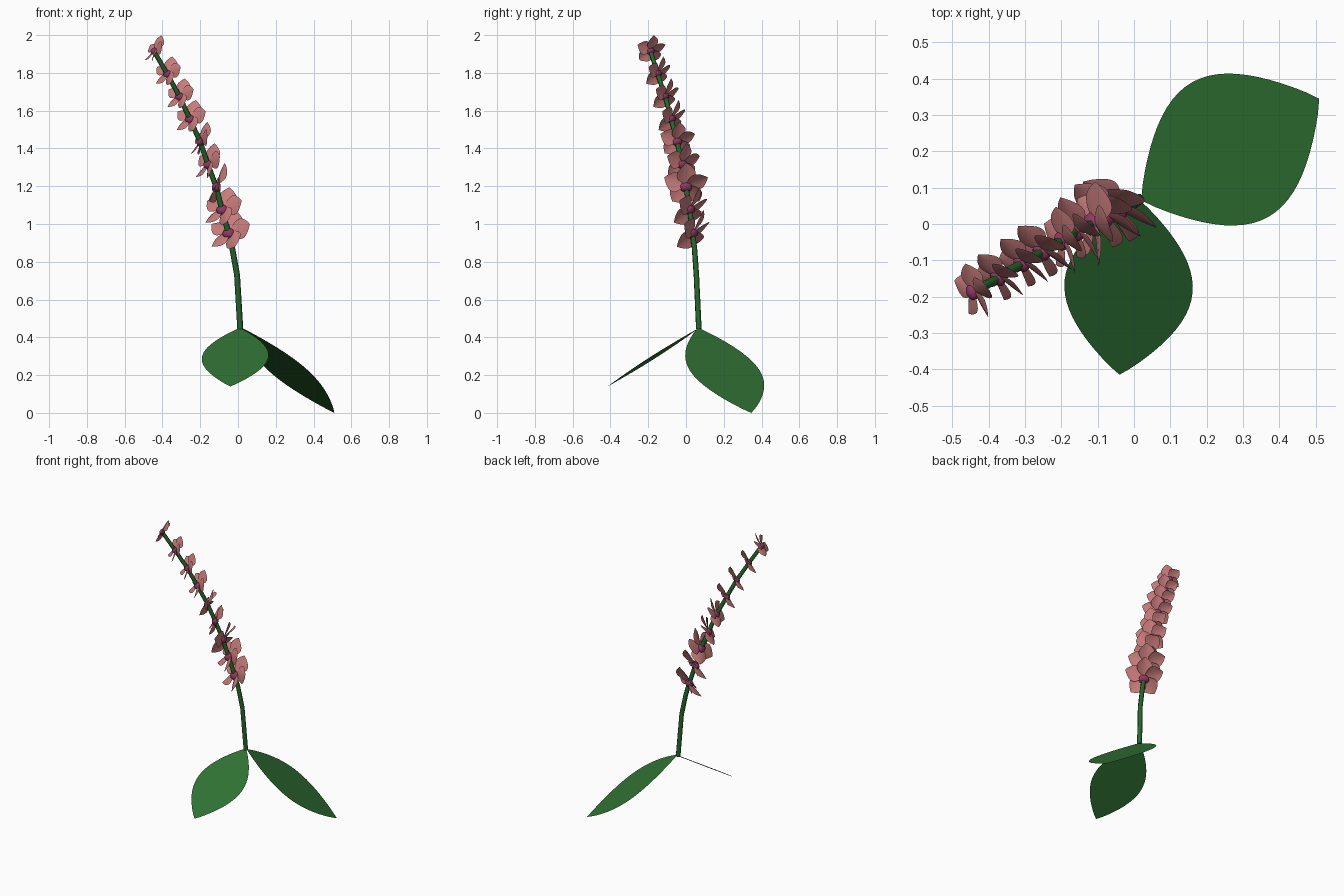
import bpy, bmesh, math
from mathutils import Vector, Matrix

old = bpy.data.objects.get("Cube")
if old:
    bpy.data.objects.remove(old, do_unlink=True)


def material(name, rgb):
    m = bpy.data.materials.new(name)
    m.use_nodes = True
    m.diffuse_color = (*rgb, 1)
    m.node_tree.nodes["Principled BSDF"].inputs["Base Color"].default_value = (*rgb, 1)
    return m


LEAF = material("leaf green", (0.03, 0.17, 0.035))
STEM = material("stem green", (0.02, 0.13, 0.025))
PETAL = material("petal pink", (0.58, 0.2, 0.2))
CORE = material("flower centre purple", (0.27, 0.04, 0.12))


def add_object(name, bm, mat, smooth=False):
    mesh = bpy.data.meshes.new(name)
    bm.to_mesh(mesh)
    bm.free()
    mesh.materials.append(mat)
    for p in mesh.polygons:
        p.use_smooth = smooth
    ob = bpy.data.objects.new(name, mesh)
    bpy.context.collection.objects.link(ob)
    return ob


def half_width(t):
    return max(math.sin(math.pi * t), 0) ** 0.9


# Flat pointed leaves hanging from the foot of the stem
def leaf(name, base, tip, width):
    base, tip = Vector(base), Vector(tip)
    axis = tip - base
    side = Vector((0, 0, 1)).cross(axis).normalized() * width
    n = 24
    outline = [base + axis * (i / n) - side * half_width(i / n) for i in range(n + 1)]
    outline += [base + axis * (i / n) + side * half_width(i / n) for i in range(n - 1, 0, -1)]
    bm = bmesh.new()
    bm.faces.new([bm.verts.new(p) for p in outline])
    add_object(name, bm, LEAF)


leaf("front_leaf", (0.01, 0.07, 0.45), (-0.04, -0.415, 0.14), 0.177)
leaf("back_leaf", (0.02, 0.065, 0.45), (0.51, 0.345, 0.0), 0.213)

# Flowers: position on stem, facing direction, radius
FLOWERS = [
    ((-0.05, 0.035, 0.95), (-0.45, -0.72, 0.52), 0.126),
    ((-0.085, 0.02, 1.075), (-0.53, -0.67, 0.53), 0.122),
    ((-0.115, 0.0, 1.195), (-0.92, -0.03, 0.38), 0.122),
    ((-0.16, -0.02, 1.315), (-0.78, -0.48, 0.4), 0.107),
    ((-0.2, -0.047, 1.435), (-0.88, -0.25, 0.4), 0.1),
    ((-0.255, -0.078, 1.555), (-0.55, -0.68, 0.48), 0.1),
    ((-0.31, -0.11, 1.675), (-0.6, -0.66, 0.45), 0.093),
    ((-0.375, -0.15, 1.795), (-0.6, -0.66, 0.45), 0.089),
    ((-0.445, -0.188, 1.915), (-0.8, -0.34, 0.5), 0.084),
]

# Stem: six-sided tube through the flower positions
path = [(0.012, 0.068, 0.445), (-0.005, 0.055, 0.73), (-0.03, 0.045, 0.87)]
path += [f[0] for f in FLOWERS]
curve = bpy.data.curves.new("stem_path", "CURVE")
curve.dimensions = "3D"
curve.bevel_depth = 0.016
curve.bevel_resolution = 1
curve.use_fill_caps = True
spline = curve.splines.new("POLY")
spline.points.add(len(path) - 1)
for i, (point, co) in enumerate(zip(spline.points, path)):
    point.co = (*co, 1)
    point.radius = 1.0 - 0.25 * i / len(path)
curve.materials.append(STEM)
stem = bpy.data.objects.new("stem", curve)
bpy.context.collection.objects.link(stem)


# One broad, pointed, slightly twisted petal, turned about the flower axis
def add_petal(bm, r, turn):
    rows, cols = 10, 4
    grid = []
    for i in range(rows + 1):
        t = i / rows
        row = []
        for j in range(cols + 1):
            s = 2 * j / cols - 1
            y = s * half_width(t) * r * 0.42
            z = 0.35 * y - 0.1 * r * s * s * half_width(t) + 0.06 * r * t
            row.append(bm.verts.new(turn @ Vector((t * r, y, z))))
        grid.append(row)
    for i in range(rows):
        for j in range(cols):
            bm.faces.new((grid[i][j], grid[i + 1][j], grid[i + 1][j + 1], grid[i][j + 1]))


for k, (pos, facing, r) in enumerate(FLOWERS, 1):
    z = Vector(facing).normalized()
    up = Vector((0, 0, 1))
    x = (up - z * up.dot(z)).normalized()
    y = z.cross(x)
    frame = Matrix((x, y, z)).transposed().to_4x4()
    place = Matrix.Translation(pos) @ frame

    # Ring of five petals, set a little high on the stem
    bm = bmesh.new()
    for n in range(5):
        add_petal(bm, r, Matrix.Rotation(n * math.tau / 5, 4, "Z"))
    bmesh.ops.dissolve_degenerate(bm, dist=1e-5, edges=bm.edges)
    ring = add_object(f"flower_{k}_petals", bm, PETAL, True)
    ring.matrix_world = place @ Matrix.Translation((0.12 * r, 0, 0))

    # Flattened round centre
    bm = bmesh.new()
    bmesh.ops.create_uvsphere(bm, u_segments=16, v_segments=10, radius=0.27 * r)
    core = add_object(f"flower_{k}_centre", bm, CORE, True)
    core.matrix_world = place @ Matrix.Diagonal((0.85, 1, 0.7, 1))
